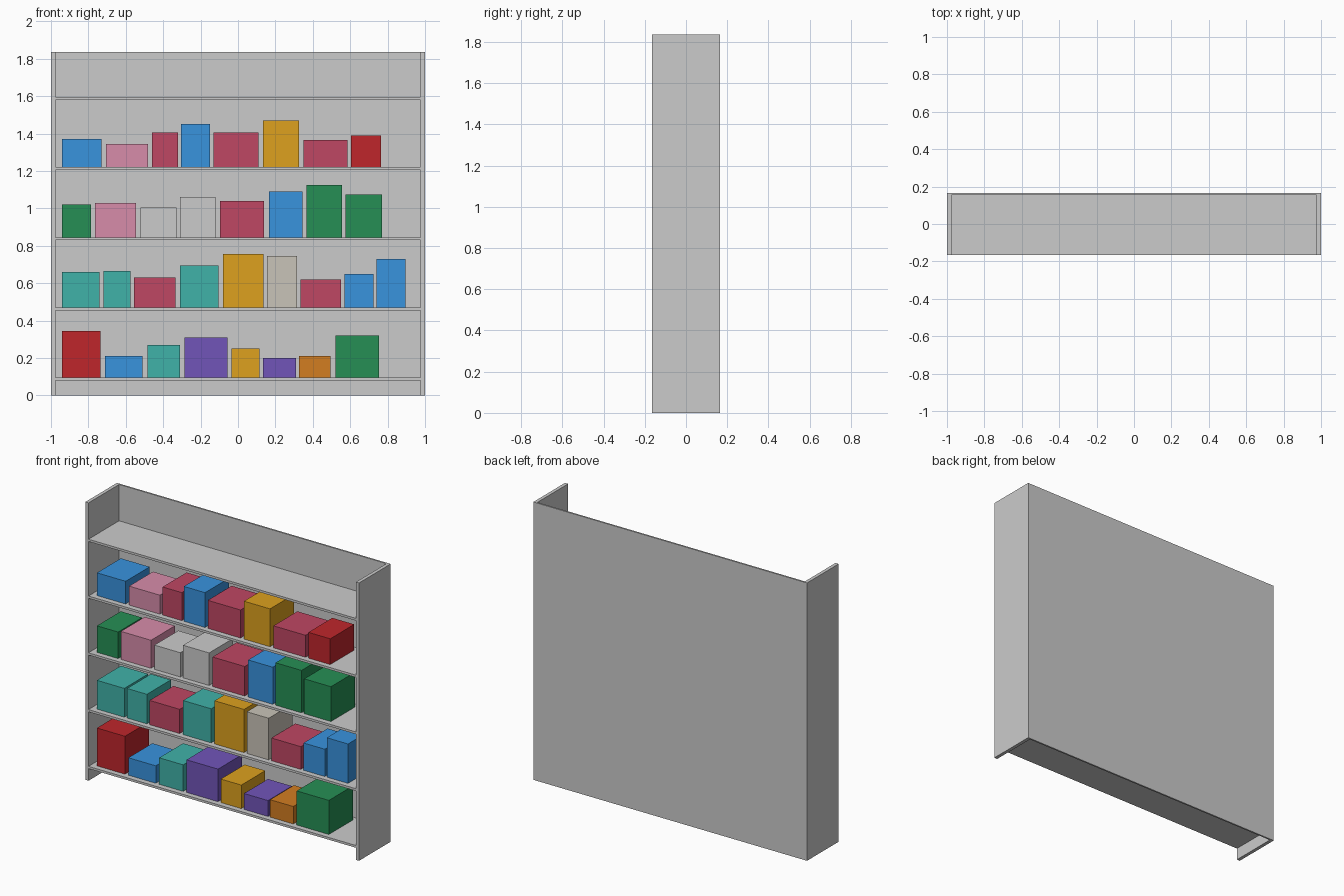
import bpy
import bmesh

default_cube = bpy.data.objects.get("Cube")
if default_cube:
    bpy.data.objects.remove(default_cube, do_unlink=True)

WIDTH, DEPTH, HEIGHT = 2.0, 0.33, 1.835
SIDE, BACK, BOARD = 0.023, 0.011, 0.015
FRONT, REAR = -DEPTH / 2, DEPTH / 2
INNER = WIDTH / 2 - SIDE
FIRST_SHELF, SPACING = 0.095, 0.375
GOODS_FRONT, GOODS_REAR = -0.13, 0.12

PALETTE = {
    "blue": "3893DE", "pink": "D78CAA", "crimson": "BF4763", "gold": "DDA11E",
    "red": "BF262B", "green": "268F55", "teal": "40B2A9", "purple": "7155B9",
    "beige": "C9C4B8", "orange": "D27D21",
}


def linear(channel):
    return channel / 12.92 if channel <= 0.04045 else ((channel + 0.055) / 1.055) ** 2.4


def make_material(name, code):
    rgb = [linear(int(code[i:i + 2], 16) / 255) for i in (0, 2, 4)]
    material = bpy.data.materials.new(name)
    material.use_nodes = True
    material.diffuse_color = (*rgb, 1)
    for node in material.node_tree.nodes:
        if node.type == "BSDF_PRINCIPLED":
            node.inputs["Base Color"].default_value = (*rgb, 1)
    return material


def add_box(name, low, high, material=None):
    """Add a box spanning two opposite corners."""
    mesh = bpy.data.meshes.new(name)
    bm = bmesh.new()
    bmesh.ops.create_cube(bm, size=1)
    size = [b - a for a, b in zip(low, high)]
    bmesh.ops.scale(bm, vec=size, verts=bm.verts)
    bm.to_mesh(mesh)
    bm.free()
    if material:
        mesh.materials.append(material)
    box = bpy.data.objects.new(name, mesh)
    box.location = [(a + b) / 2 for a, b in zip(low, high)]
    bpy.context.collection.objects.link(box)
    return box


materials = {name: make_material(name, code) for name, code in PALETTE.items()}

# Case: two side panels with the back panel set between them
add_box("right_side_panel", (-WIDTH / 2, FRONT, 0), (-INNER, REAR, HEIGHT))
add_box("left_side_panel", (INNER, FRONT, 0), (WIDTH / 2, REAR, HEIGHT))
add_box("back_panel", (-INNER, REAR - BACK, 0), (INNER, REAR, HEIGHT))

# Evenly spaced shelves
shelf_tops = [FIRST_SHELF + SPACING * i for i in range(5)]
for number, top in enumerate(shelf_tops, 1):
    add_box(f"shelf_{number}", (-INNER, FRONT, top - BOARD), (INNER, REAR - BACK, top))

# Goods from the bottom shelf up: colour, start along the shelf, width, height
shelf_goods = [
    [("red", -.94, .205, .25), ("blue", -.71, .2, .115), ("teal", -.485, .175, .175),
     ("purple", -.285, .23, .215), ("gold", -.035, .15, .155), ("purple", .135, .175, .105),
     ("orange", .325, .17, .115), ("green", .52, .235, .225)],
    [("teal", -.94, .2, .19), ("teal", -.72, .145, .195), ("crimson", -.555, .22, .16),
     ("teal", -.31, .205, .225), ("gold", -.08, .215, .285), ("beige", .155, .16, .275),
     ("crimson", .335, .215, .15), ("blue", .57, .155, .18), ("blue", .74, .155, .26)],
    [("green", -.94, .155, .175), ("pink", -.765, .22, .185), ("plain", -.52, .19, .16),
     ("plain", -.31, .19, .215), ("crimson", -.095, .235, .195), ("blue", .165, .18, .245),
     ("green", .365, .19, .28), ("green", .575, .195, .23)],
    [("blue", -.94, .21, .15), ("pink", -.705, .225, .125), ("crimson", -.46, .14, .185),
     ("blue", -.305, .155, .23), ("crimson", -.13, .24, .185), ("gold", .135, .19, .25),
     ("crimson", .35, .235, .145), ("red", .605, .16, .17)],
]
for shelf, (floor, goods) in enumerate(zip(shelf_tops, shelf_goods), 1):
    for place, (colour, start, width, height) in enumerate(goods, 1):
        add_box(f"{colour}_box_{shelf}_{place}", (start, GOODS_FRONT, floor),
                (start + width, GOODS_REAR, floor + height), materials.get(colour))
